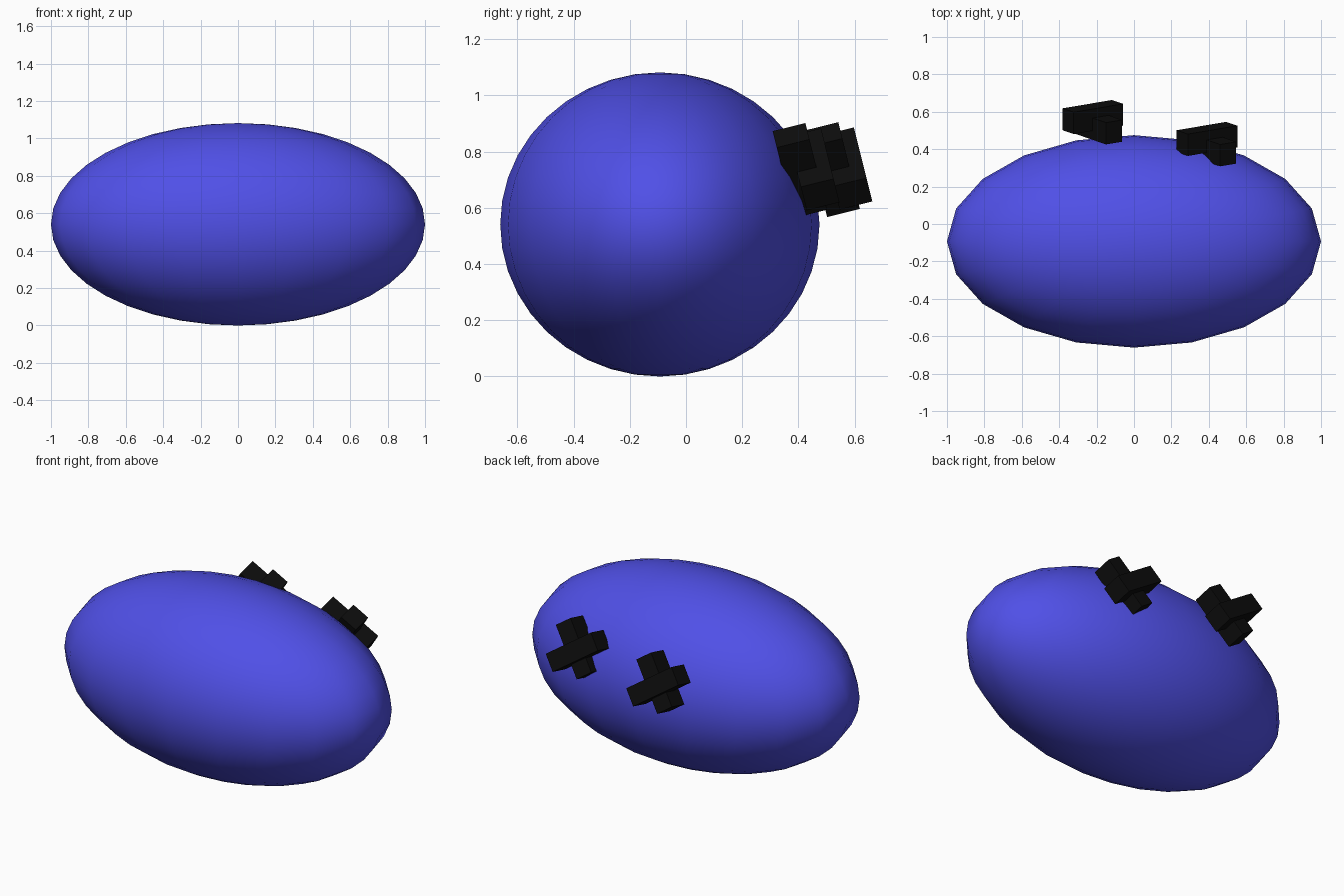
import bpy
from math import radians
from mathutils import Matrix, Vector

if "Cube" in bpy.data.objects:
    bpy.data.objects.remove(bpy.data.objects["Cube"])


def material(name, color):
    mat = bpy.data.materials.new(name)
    mat.diffuse_color = (*color, 1)
    mat.use_nodes = True
    mat.node_tree.nodes["Principled BSDF"].inputs["Base Color"].default_value = mat.diffuse_color
    return mat


blue = material("blue", (0.08, 0.08, 0.8))
black = material("black", (0.004, 0.004, 0.004))

# Smooth egg-shaped body
bpy.ops.mesh.primitive_uv_sphere_add(segments=20, ring_count=20, radius=1,
                                     location=(0, -0.093, 0.541))
body = bpy.context.object
body.name = "body"
body.scale = (1, 0.568, 0.541)
body.data.materials.append(blue)
bpy.ops.object.shade_smooth()


def bar(name, center, size, spin):
    """Flat-faced bar, leaned back 14 degrees and spun in its own plane."""
    bpy.ops.mesh.primitive_cube_add(size=1)
    ob = bpy.context.object
    ob.name = name
    ob.data.transform(Matrix.Diagonal((*size, 1)))
    ob.matrix_world = (Matrix.Translation(center)
                       @ Matrix.Rotation(radians(14), 4, 'X')
                       @ Matrix.Rotation(radians(spin), 4, 'Y'))
    ob.data.materials.append(black)


# Two crossed-bar eyes on the back; the second bar of each sits deeper
for side, offset in (("left", (0, 0, 0)), ("right", (0.61, -0.117, -0.003))):
    shift = Vector(offset)
    bar(side + "_eye_outer_bar", Vector((-0.22, 0.572, 0.74)) + shift,
        (0.323, 0.12, 0.105), 35)
    bar(side + "_eye_inner_bar", Vector((-0.197, 0.522, 0.736)) + shift,
        (0.315, 0.12, 0.105), -55)
